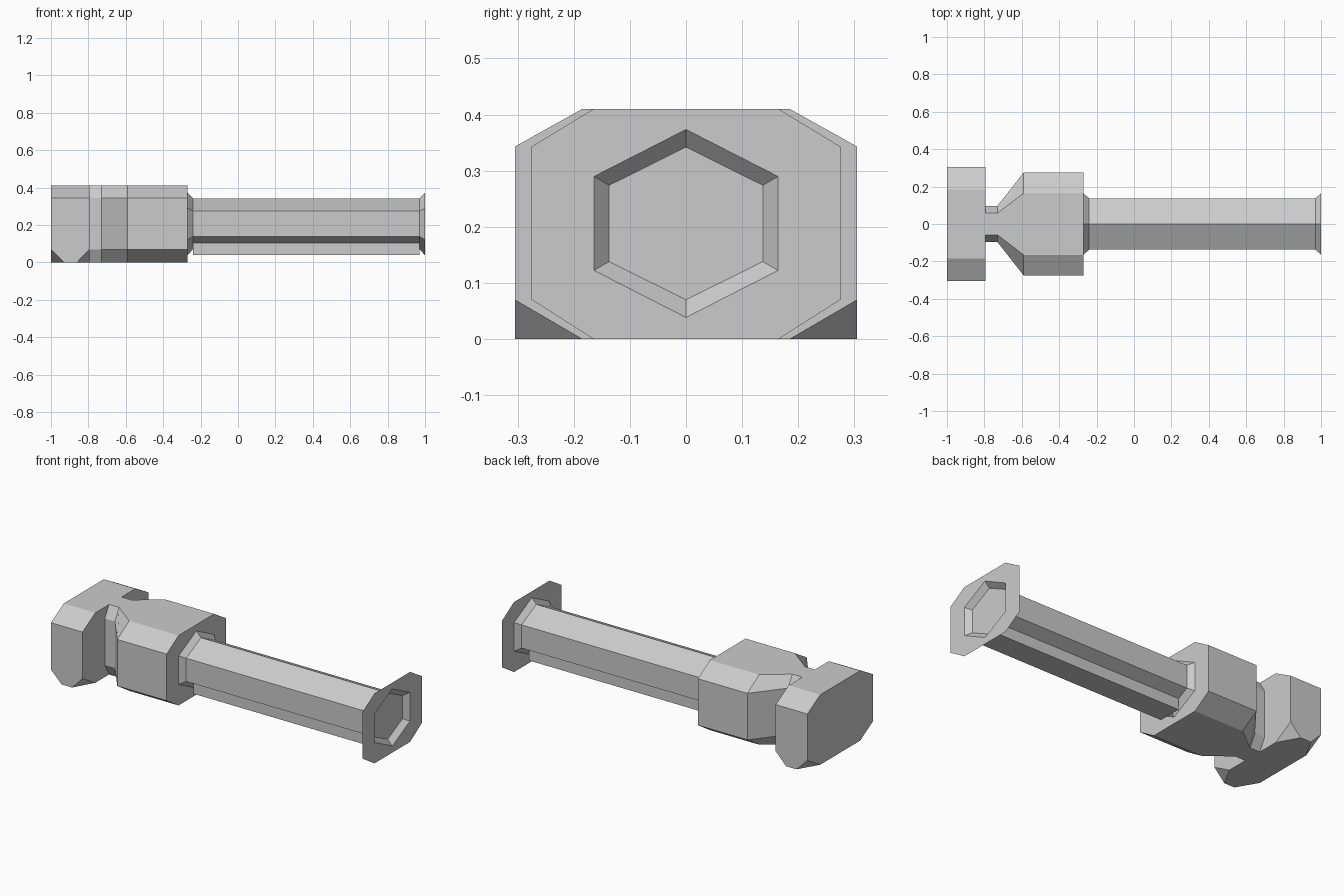
import bpy, bmesh

if "Cube" in bpy.data.objects:
    bpy.data.objects.remove(bpy.data.objects["Cube"])

H = 0.41      # overall height
CZ = 0.206    # shaft axis height


def finish(name, bm, recalc=True):
    if recalc:
        bmesh.ops.recalc_face_normals(bm, faces=bm.faces)
    me = bpy.data.meshes.new(name)
    bm.to_mesh(me)
    bm.free()
    ob = bpy.data.objects.new(name, me)
    bpy.context.collection.objects.link(ob)
    return ob


def octagon(w, t):
    """Chamfered outline: half width w, half top width t."""
    right = [(t, 0), (w, 0.07), (w, 0.343), (t, H)]
    return right + [(-y, z) for y, z in reversed(right)]


def hexagon(ry, rz):
    right = [(0, -rz), (ry, -rz / 2), (ry, rz / 2)]
    return [(y, CZ + z) for y, z in right + [(-y, -z) for y, z in right]]


def loft(bm, sections, caps):
    """Join (x, outline) sections; caps lists section indices to fill."""
    rings = [[bm.verts.new((x, y, z)) for y, z in pts] for x, pts in sections]
    for a, b in zip(rings, rings[1:]):
        n = len(a)
        for i in range(n):
            j = (i + 1) % n
            bm.faces.new((a[i], a[j], b[j], b[i]))
    for i in caps:
        bm.faces.new(rings[i])
    return rings


# Head block with corner-cut feet
bm = bmesh.new()
for x, foot_x in ((-1.0, -0.93), (-0.795, -0.862)):
    for y, z in octagon(0.305, 0.185):
        bm.verts.new((x, y, z))
    for s in (-1, 1):
        bm.verts.new((foot_x, s * 0.305, 0))
bmesh.ops.convex_hull(bm, input=bm.verts)
bmesh.ops.dissolve_limit(bm, angle_limit=0.01, verts=bm.verts, edges=bm.edges)
finish("head_block", bm)

# Neck flaring into the main body
bm = bmesh.new()
loft(bm, [(-0.795, octagon(0.097, 0.058)), (-0.73, octagon(0.097, 0.058)),
          (-0.59, octagon(0.275, 0.165)), (-0.27, octagon(0.275, 0.165))], (0, 3))
finish("neck_and_body", bm)

# Hexagonal shaft with flared ends
big, small = hexagon(0.164, 0.1675), hexagon(0.137, 0.136)
bm = bmesh.new()
loft(bm, [(-0.27, big), (-0.24, small), (0.97, small), (1.0, big)], ())
finish("shaft", bm)

# Recess floor inside the far end
bm = bmesh.new()
bm.faces.new([bm.verts.new((0.97, y, z)) for y, z in small])
finish("recess_floor", bm, False)

# Thin end plate with hexagonal opening, two mirrored halves
half = [(0, 0), (0.165, 0), (0.275, 0.07), (0.275, 0.343), (0.165, H), (0, H),
        (0, CZ + 0.1675), big[2], big[1], big[0]]
bm = bmesh.new()
bm.faces.new([bm.verts.new((1.0, y, z)) for y, z in half])
bm.faces.new([bm.verts.new((1.0, -y, z)) for y, z in reversed(half)])
bmesh.ops.remove_doubles(bm, verts=bm.verts, dist=1e-5)
finish("end_plate", bm, False)

# Rail under the shaft
rail = [(-0.07, 0.04), (0.07, 0.04), (0.07, 0.11), (-0.07, 0.11)]
bm = bmesh.new()
loft(bm, [(-0.24, rail), (0.97, rail)], (0, 1))
finish("under_rail", bm)
